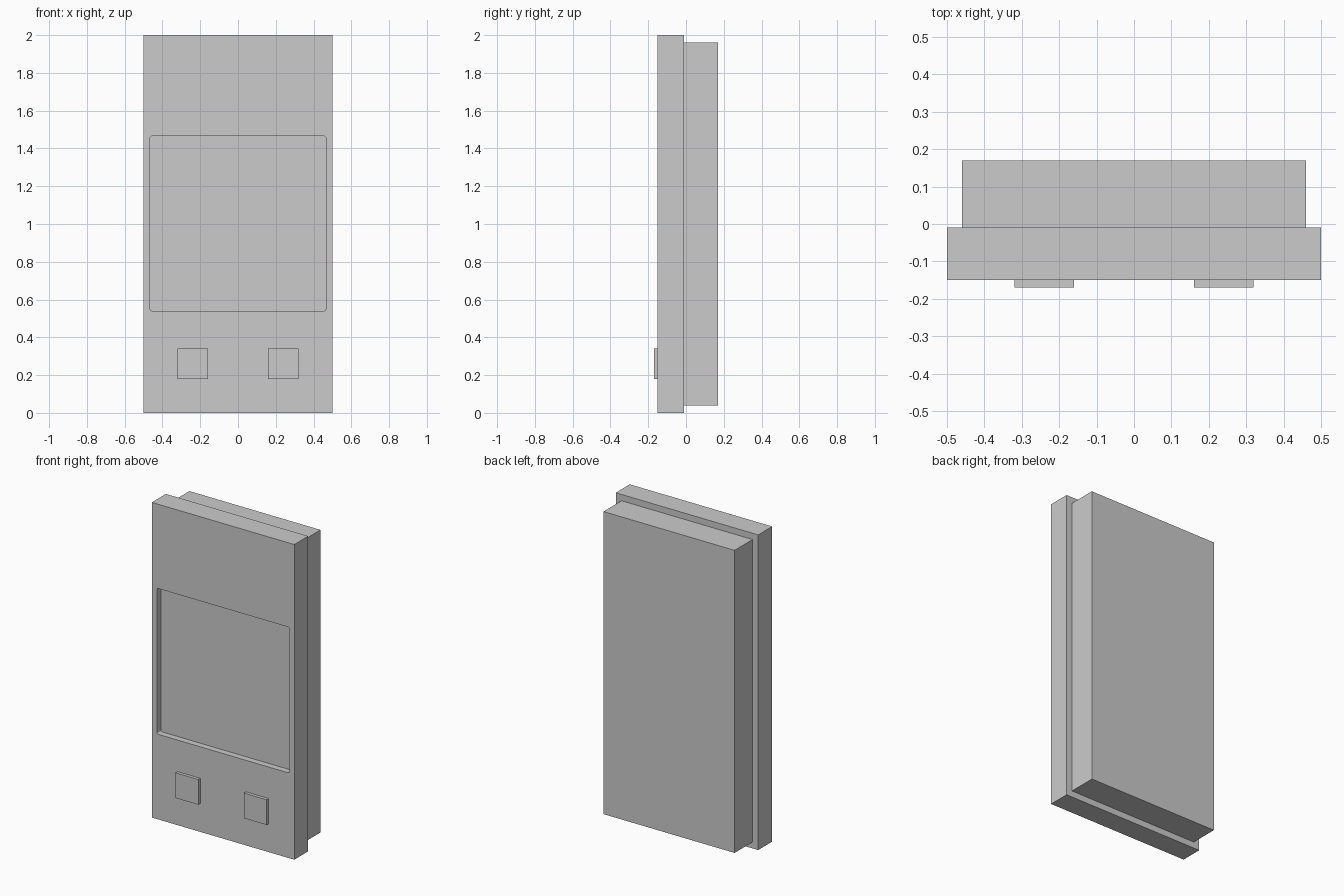
import bpy
import bmesh
from mathutils import Vector

if "Cube" in bpy.data.objects:
    bpy.data.objects.remove(bpy.data.objects["Cube"])


def box(name, lo, hi, corner=0.0):
    """Axis-aligned box; corner rounds the edges running along y."""
    lo, hi = Vector(lo), Vector(hi)
    bm = bmesh.new()
    bmesh.ops.create_cube(bm, size=1)
    for v in bm.verts:
        v.co = (lo + hi) / 2 + v.co * (hi - lo)
    if corner:
        edges = [e for e in bm.edges
                 if abs(e.verts[0].co.y - e.verts[1].co.y) > 1e-5]
        bmesh.ops.bevel(bm, geom=edges, offset=corner, segments=3,
                        profile=0.5, affect='EDGES')
    bmesh.ops.recalc_face_normals(bm, faces=bm.faces)
    mesh = bpy.data.meshes.new(name)
    bm.to_mesh(mesh)
    bm.free()
    obj = bpy.data.objects.new(name, mesh)
    bpy.context.collection.objects.link(obj)
    return obj


# Front panel with the recessed screen opening
panel = box("front_panel", (-0.5, -0.15, 0), (0.5, -0.01, 2))
cutter = box("screen_cutter", (-0.465, -0.25, 0.54), (0.465, -0.11, 1.465), 0.01)
cutter.hide_render = True
cut = panel.modifiers.new("screen_recess", 'BOOLEAN')
cut.operation = 'DIFFERENCE'
cut.solver = 'EXACT'
cut.object = cutter
bpy.context.view_layer.objects.active = panel
bpy.ops.object.modifier_apply(modifier=cut.name)
bpy.data.objects.remove(cutter)

# Rear housing
box("rear_housing", (-0.46, -0.01, 0.04), (0.46, 0.17, 1.96))

# Two square buttons
for side, x in (("left", -0.24), ("right", 0.24)):
    box(side + "_button", (x - 0.08, -0.17, 0.18), (x + 0.08, -0.15, 0.34))
